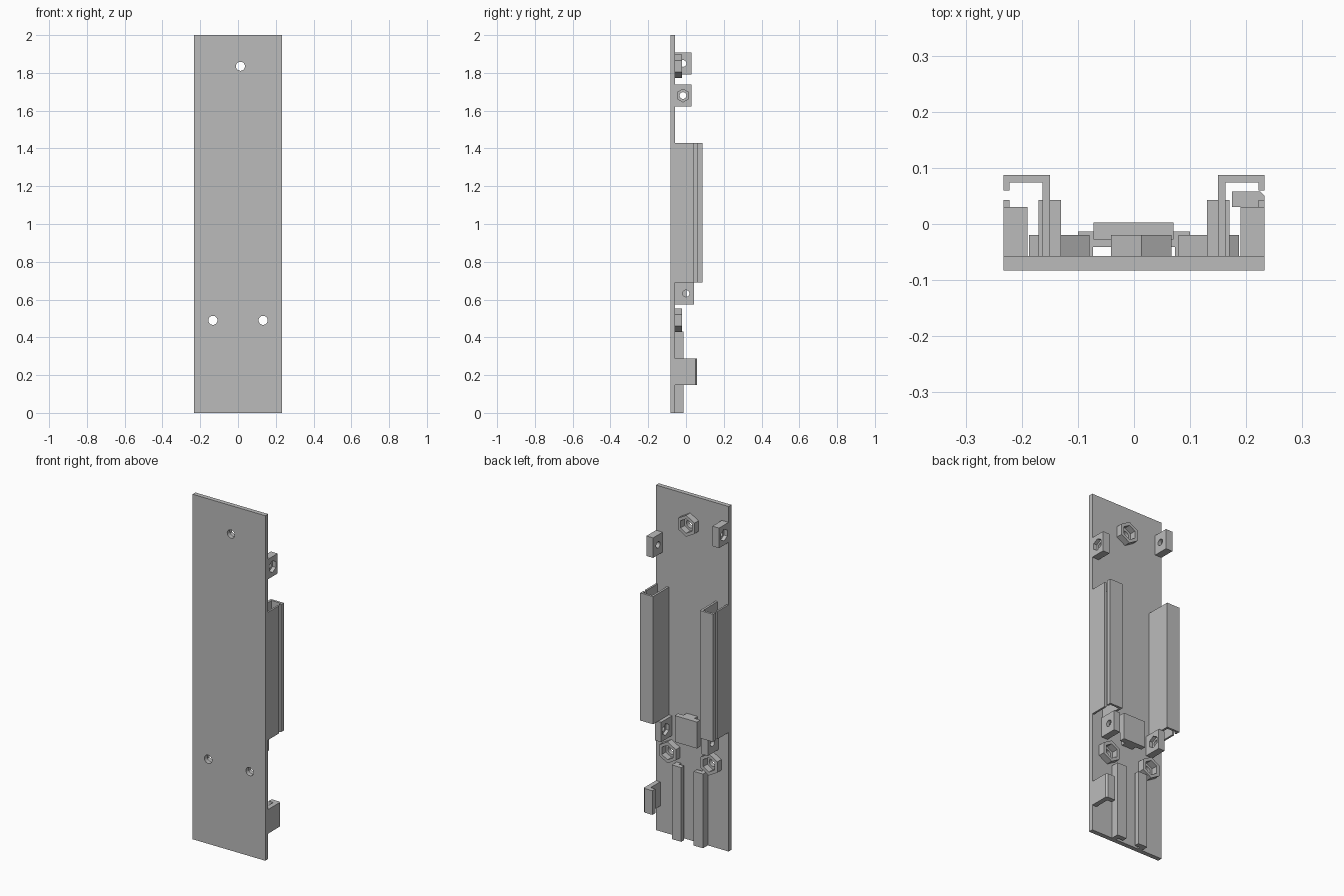
import bpy, bmesh, math
from mathutils import Matrix, Vector

old = bpy.data.objects.get("Cube")
if old:
    bpy.data.objects.remove(old, do_unlink=True)

grey = bpy.data.materials.new("plain_grey")
grey.use_nodes = True
grey.diffuse_color = (0.5, 0.5, 0.5, 1)
grey.node_tree.nodes["Principled BSDF"].inputs["Base Color"].default_value = (0.5, 0.5, 0.5, 1)

BACK = -0.057   # rear surface of the plate


def finish(name, bm):
    bmesh.ops.recalc_face_normals(bm, faces=bm.faces)
    mesh = bpy.data.meshes.new(name)
    bm.to_mesh(mesh)
    bm.free()
    mesh.materials.append(grey)
    ob = bpy.data.objects.new(name, mesh)
    bpy.context.collection.objects.link(ob)
    return ob


def extrude(name, points, z0, z1, side=1):
    """Extrude an (x, y) outline upward; side=-1 mirrors it across x."""
    bm = bmesh.new()
    face = bm.faces.new([bm.verts.new((side * x, y, z0)) for x, y in points])
    up = bmesh.ops.extrude_face_region(bm, geom=[face])["geom"]
    verts = [v for v in up if isinstance(v, bmesh.types.BMVert)]
    bmesh.ops.translate(bm, verts=verts, vec=(0, 0, z1 - z0))
    return finish(name, bm)


def box(name, x0, x1, y0, y1, z0, z1, side=1):
    return extrude(name, [(x0, y0), (x1, y0), (x1, y1), (x0, y1)], z0, z1, side)


def prism(name, radius, sides, start, end):
    """Regular prism between two points, with a corner pointing up."""
    a, b = Vector(start), Vector(end)
    axis = b - a
    turn = Matrix.Rotation(math.pi / 2, 4, 'X' if abs(axis.y) > abs(axis.x) else 'Y')
    spin = Matrix.Rotation(math.pi / 2 if abs(axis.y) > abs(axis.x) else 0, 4, 'Z')
    bm = bmesh.new()
    bmesh.ops.create_cone(bm, cap_ends=True, segments=sides, radius1=radius, radius2=radius,
                          depth=axis.length, matrix=Matrix.Translation((a + b) / 2) @ turn @ spin)
    # Turn until one corner is at the very top
    centre = (a + b) / 2
    top = max(bm.verts, key=lambda v: v.co.z)
    if top.co.z - centre.z < radius * 0.99:
        bmesh.ops.rotate(bm, verts=bm.verts, cent=centre,
                         matrix=Matrix.Rotation(math.pi / sides, 3, axis.normalized()))
    return finish(name, bm)


def cut(ob, cutter):
    cutter.hide_render = True
    mod = ob.modifiers.new("cut", 'BOOLEAN')
    mod.operation = 'DIFFERENCE'
    mod.solver = 'EXACT'
    mod.object = cutter
    bpy.context.view_layer.objects.active = ob
    bpy.ops.object.modifier_apply(modifier=mod.name)
    bpy.data.objects.remove(cutter, do_unlink=True)


# Base plate with three screw holes, each with a hexagonal nut holder behind it
plate = box("base_plate", -0.233, 0.233, -0.083, BACK, 0, 2)
for label, x, z in (("top", 0.013, 1.835), ("lower_left", 0.133, 0.49), ("lower_right", -0.133, 0.49)):
    cut(plate, prism("cutter", 0.024, 32, (x, -0.2, z), (x, 0.2, z)))
    nut = prism(label + "_nut_holder", 0.062, 6, (x, BACK, z), (x, -0.02, z))
    cut(nut, prism("cutter", 0.042, 6, (x, -0.1, z), (x, 0.1, z)))


# Side lugs: a round hole through, with a hexagonal pocket on one face
def lug(name, x0, x1, top, z0, z1, hole_y, pocket_outside, side):
    ob = box(name, x0, x1, BACK, top, z0, z1, side)
    z = (z0 + z1) / 2
    cut(ob, prism("cutter", 0.018, 24, (side * (x0 - 0.1), hole_y, z), (side * (x1 + 0.1), hole_y, z)))
    mid = (x0 + x1) / 2
    far = x1 + 0.1 if pocket_outside else x0 - 0.1
    cut(ob, prism("cutter", 0.034, 6, (side * mid, hole_y, z), (side * far, hole_y, z)))


lug("upper_left_lug", 0.19, 0.233, 0.03, 1.622, 1.738, -0.016, True, 1)
lug("upper_right_lug", 0.19, 0.233, 0.03, 1.792, 1.908, -0.016, True, -1)

for side, word in ((1, "left"), (-1, "right")):
    lug(word + "_inner_lug", 0.13, 0.17, 0.043, 0.575, 0.69, 0, False, side)
    # Hooked rail and the low outer wall facing its lip
    extrude(word + "_rail", [(0.15, BACK), (0.163, BACK), (0.163, 0.074), (0.222, 0.074),
                             (0.222, 0.06), (0.233, 0.06), (0.233, 0.087), (0.15, 0.087)],
            0.69, 1.43, side)
    box(word + "_rail_outer_wall", 0.222, 0.233, BACK, 0.043, 0.69, 1.43, side)
    # Cable guide with an inward lip
    extrude(word + "_cable_guide", [(0.1, BACK), (0.1, -0.013), (0.04, -0.013),
                                    (0.04, -0.041), (0.073, -0.041), (0.073, BACK)],
            0, 0.43, side)

# Central stop on a short post
box("central_stop", -0.072, 0.07, -0.028, 0.003, 0.577, 0.73)
box("central_stop_post", -0.035, 0.035, BACK, -0.028, 0.577, 0.73)

# Hooked clip near the bottom left edge
extrude("edge_clip", [(0.205, BACK), (0.233, BACK), (0.233, 0.05), (0.225, 0.058),
                      (0.175, 0.058), (0.175, 0.03), (0.205, 0.03)], 0.147, 0.287)
